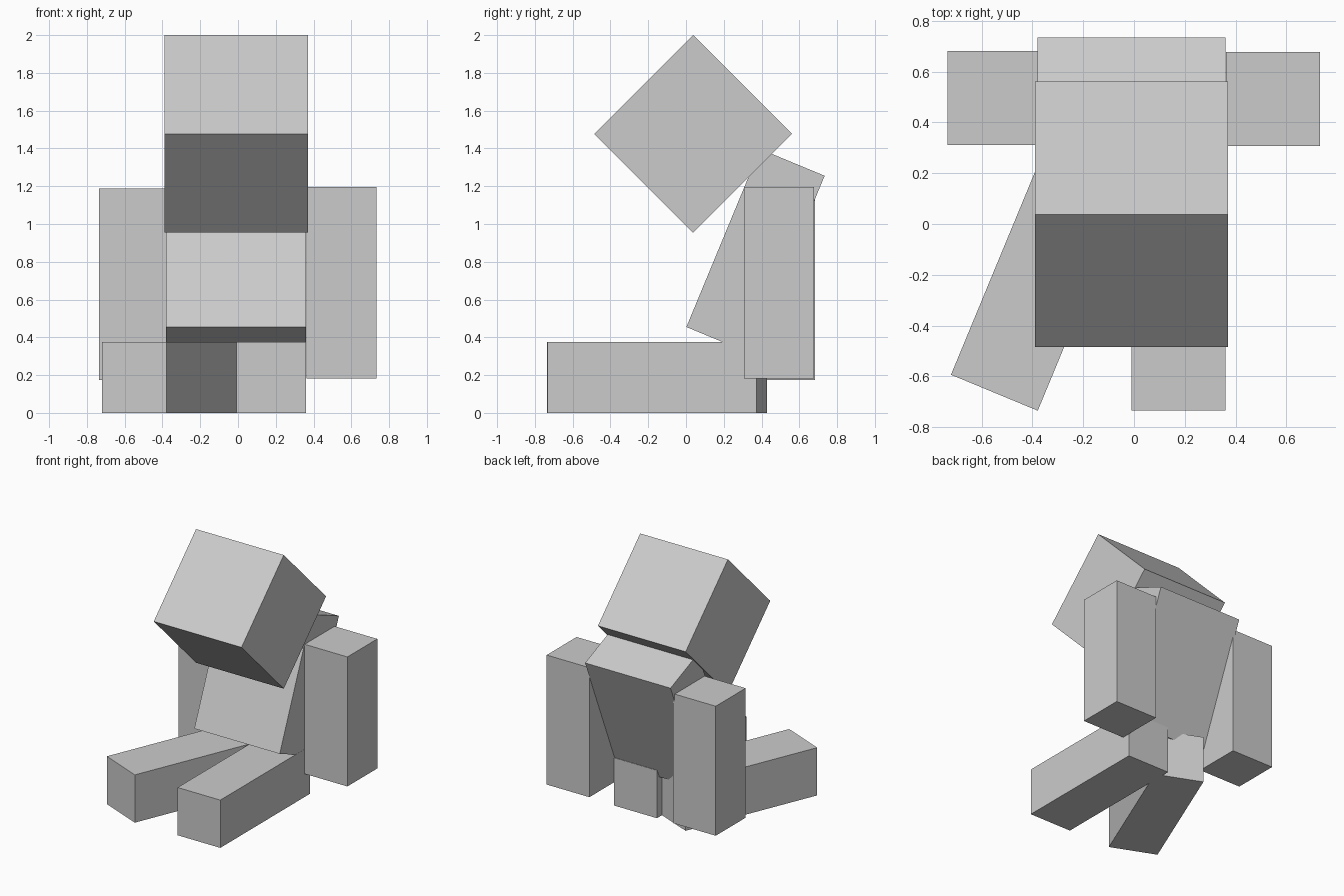
import bpy
import math

cube = bpy.data.objects.get("Cube")
if cube:
    bpy.data.objects.remove(cube, do_unlink=True)

# One plain grey for the whole figure
grey = bpy.data.materials.new("light grey")
grey.use_nodes = True
colour = (0.6, 0.6, 0.6, 1.0)
grey.diffuse_color = colour
grey.node_tree.nodes["Principled BSDF"].inputs["Base Color"].default_value = colour


def block(name, centre, size, turn=(0, 0, 0)):
    """Flat-sided box, turned by degrees about x, y, z."""
    bpy.ops.mesh.primitive_cube_add(size=1, location=centre)
    ob = bpy.context.object
    ob.name = name
    ob.scale = size
    ob.rotation_euler = [math.radians(a) for a in turn]
    ob.data.materials.append(grey)
    return ob


W = 0.37      # limb thickness
LEG = 1.107   # leg length

# Head, tipped forward onto its edge
block("head", (-0.01, 0.038, 1.477), (0.76, 0.74, 0.74), (45, 0, 0))

# Torso, leaning back
block("torso", (-0.01, 0.368, 0.855), (0.74, W, 1.02), (-22.5, 0, 0))

# Arms, hanging straight down
block("right_arm", (-0.55, 0.497, 0.682), (W, W, 1.014))
block("left_arm", (0.547, 0.493, 0.689), (W, W, 1.014))

# Legs, flat on the ground, the right one swung outwards
block("left_leg", (0.176, -0.181, 0.187), (W, LEG, 0.374))
block("right_leg", (-0.338, -0.153, 0.187), (W, LEG, 0.374), (0, 0, -22.5))
